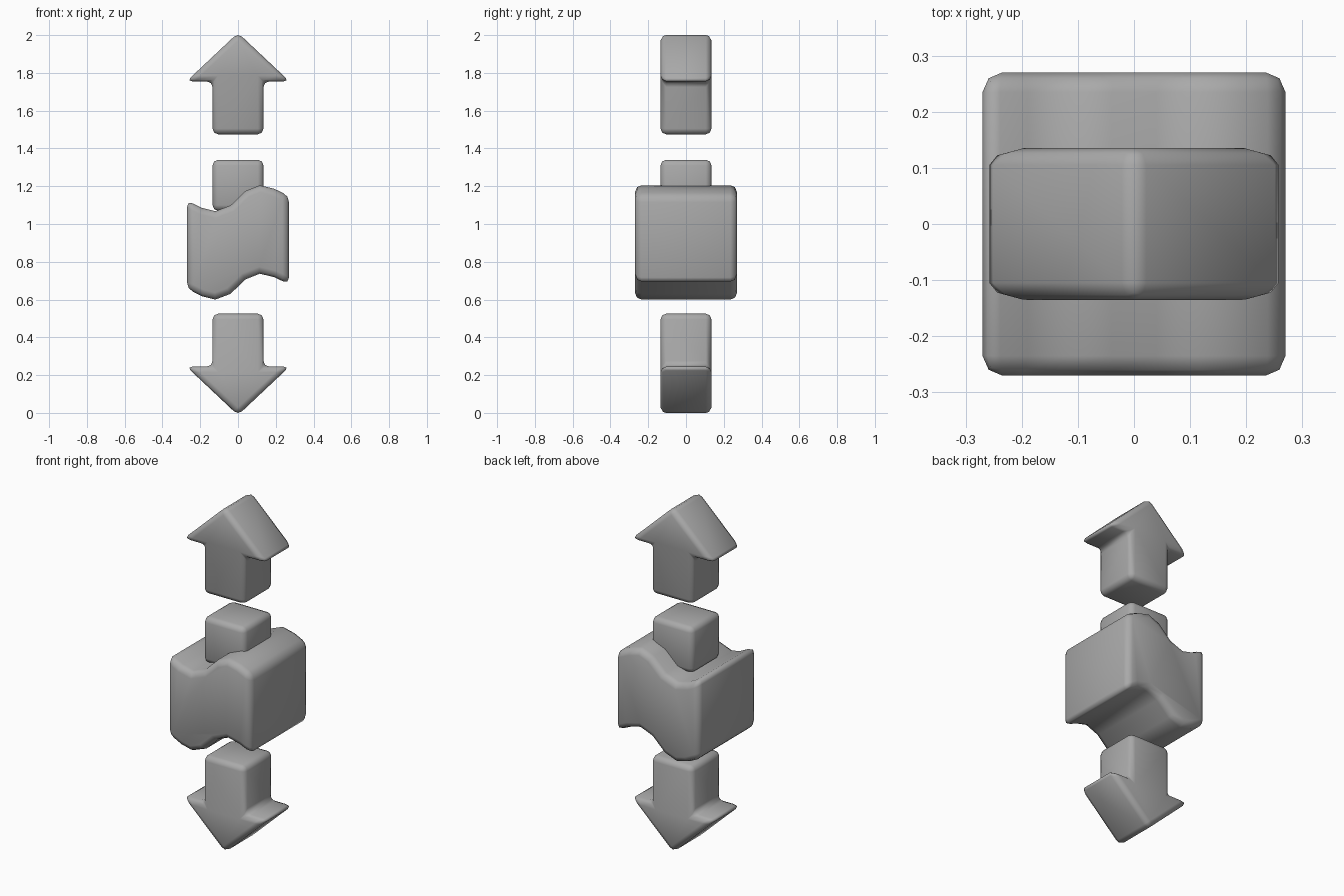
import bpy
import bmesh

default = bpy.data.objects.get("Cube")
if default:
    bpy.data.objects.remove(default, do_unlink=True)

GREY = (0.4, 0.4, 0.4, 1.0)
grey = bpy.data.materials.new("plain grey")
grey.use_nodes = True
grey.diffuse_color = GREY
grey.node_tree.nodes["Principled BSDF"].inputs["Base Color"].default_value = GREY


def extrude_profile(name, profile, half_depth, bevel):
    """Extrude an (x, z) outline along y and round its sharp edges."""
    bm = bmesh.new()
    face = bm.faces.new([bm.verts.new((x, -half_depth, z)) for x, z in profile])
    extruded = bmesh.ops.extrude_face_region(bm, geom=[face])["geom"]
    moved = [v for v in extruded if isinstance(v, bmesh.types.BMVert)]
    bmesh.ops.translate(bm, verts=moved, vec=(0, 2 * half_depth, 0))
    bmesh.ops.recalc_face_normals(bm, faces=bm.faces)
    mesh = bpy.data.meshes.new(name)
    bm.to_mesh(mesh)
    bm.free()
    mesh.materials.append(grey)
    mesh.shade_smooth()
    obj = bpy.data.objects.new(name, mesh)
    bpy.context.collection.objects.link(obj)
    mod = obj.modifiers.new("rounded edges", "BEVEL")
    mod.width = bevel
    mod.segments = 2
    mod.limit_method = "ANGLE"
    mod.angle_limit = 0.75
    return obj


# Arrows: the lower one is the upper one flipped about mid height
half = [(0.135, 1.475), (0.135, 1.755), (0.273, 1.755), (0, 2.012)]
arrow = half + [(-x, z) for x, z in reversed(half[:-1])]
extrude_profile("up_arrow", arrow, 0.135, 0.03)
extrude_profile("down_arrow", [(x, 2.0 - z) for x, z in arrow], 0.135, 0.03)

# Small cube resting in the dip of the wavy block
extrude_profile("small_cube", [(-0.135, 1.07), (0.135, 1.07),
                               (0.135, 1.34), (-0.135, 1.34)], 0.135, 0.03)

# Wavy block: the same wave bounds its top and bottom
wave = [(-0.27, 1.125), (-0.19, 1.085), (-0.12, 1.068), (-0.04, 1.098),
        (0.04, 1.175), (0.115, 1.205), (0.19, 1.187), (0.27, 1.15)]
block = wave + [(x, z - 0.468) for x, z in reversed(wave)]
extrude_profile("wavy_block", block, 0.27, 0.035)
